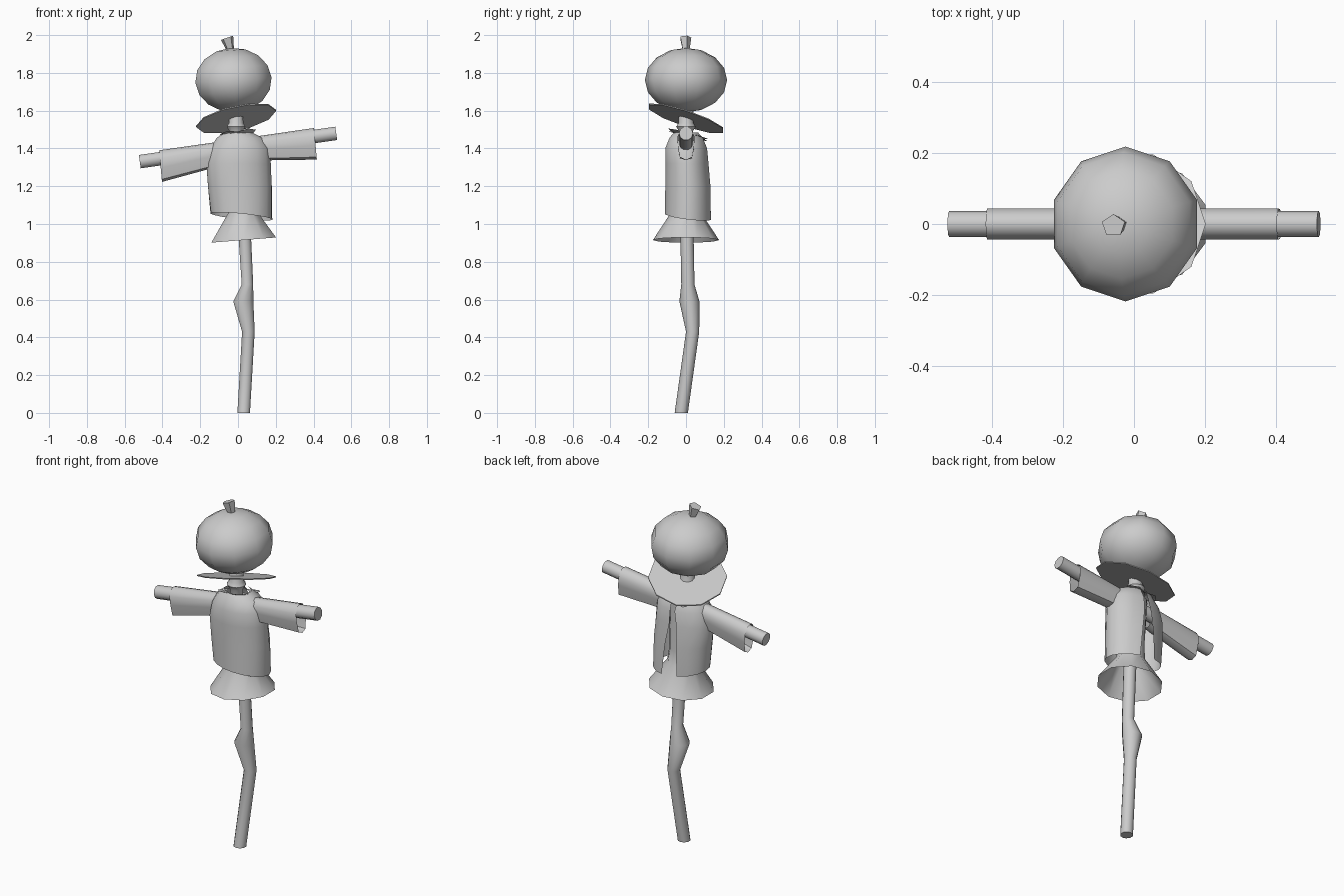
import bpy, bmesh, math
from mathutils import Vector

cube = bpy.data.objects.get("Cube")
if cube:
    bpy.data.objects.remove(cube)

grey = bpy.data.materials.new("plain_grey")
grey.use_nodes = True
grey.diffuse_color = (0.6, 0.6, 0.6, 1)
grey.node_tree.nodes["Principled BSDF"].inputs["Base Color"].default_value = grey.diffuse_color


def finish(name, bm, angle=50, recalc=True):
    """Turn a bmesh into a shaded object."""
    if recalc:
        bmesh.ops.recalc_face_normals(bm, faces=bm.faces)
    mesh = bpy.data.meshes.new(name)
    bm.to_mesh(mesh)
    bm.free()
    mesh.materials.append(grey)
    mesh.shade_smooth()
    mesh.set_sharp_from_angle(angle=math.radians(angle))
    obj = bpy.data.objects.new(name, mesh)
    bpy.context.collection.objects.link(obj)
    return obj


def loft(name, rings, closed=True, caps=True, angle=50):
    """Skin a list of point rings."""
    bm = bmesh.new()
    rows = [[bm.verts.new(p) for p in ring] for ring in rings]
    n = len(rows[0])
    for a, b in zip(rows, rows[1:]):
        for i in range(n if closed else n - 1):
            j = (i + 1) % n
            bm.faces.new((a[i], a[j], b[j], b[i]))
    if caps:
        bm.faces.new(rows[0])
        bm.faces.new(rows[-1])
    return finish(name, bm, angle)


def ring(cx, cy, z, rx, ry, n=10, sx=0, sy=0, gap=0, start=90):
    """Level ring; sx and sy slope it, gap opens it at the back."""
    points = []
    for i in range(n):
        step = (360 - gap) / (n - 1 if gap else n)
        a = math.radians(start + gap / 2 + step * i)
        dx, dy = rx * math.cos(a), ry * math.sin(a)
        points.append((cx + dx, cy + dy, z + sx * dx + sy * dy))
    return points


def bar_height(x):
    return 1.405 + 0.144 * x


# Bent leg pole with a knobbly knee
loft("leg_pole", [ring(*r) for r in (
    (0.03, -0.025, 0, 0.035, 0.035),
    (0.055, 0.035, 0.43, 0.035, 0.035),
    (0.028, 0.018, 0.59, 0.056, 0.053),
    (0.05, 0.01, 0.68, 0.032, 0.035),
    (0.035, 0.005, 0.95, 0.035, 0.035),
    (0.02, 0, 1.2, 0.035, 0.035))])

# Arm crossbar
loft("arm_bar", [[(x - 0.144 * 0.037 * math.sin(a), 0.037 * math.cos(a),
                   bar_height(x) + 0.037 * math.sin(a))
                  for a in [math.tau * i / 10 for i in range(10)]]
                 for x in (-0.52, 0.52)])

# Inner shirt with a flared open hem
loft("shirt", [
    ring(0.03, 0, 0.915, 0.18, 0.175, sx=0.08),
    ring(0.025, 0, 1.06, 0.082, 0.08, sx=0.05),
    ring(0.02, 0, 1.14, 0.075, 0.07),
    ring(0.01, 0, 1.44, 0.09, 0.065)], caps=False)

# Coat, open down the back
loft("coat", [
    ring(0.018, 0.012, 1.04, 0.165, 0.125, 16, -0.1, -0.12, gap=34),
    ring(0.01, 0.01, 1.2, 0.172, 0.122, 16, gap=24),
    ring(0.003, 0.004, 1.32, 0.173, 0.116, 16, gap=15),
    ring(0.01, 0, 1.4, 0.16, 0.112, 16, gap=10),
    ring(0.01, 0, 1.455, 0.125, 0.09, 16, gap=16),
    ring(0, 0, 1.485, 0.075, 0.065, 16, gap=24)], closed=False, caps=False)

# Drooping open sleeves
section = [(0.5, 0.96), (0, 1), (-0.5, 0.96), (-1, 0.75), (-0.95, 0.45),
           (-0.7, 0.08), (0, 0), (0.7, 0.08), (0.95, 0.45), (1, 0.75)]
for side, name in ((1, "left_sleeve"), (-1, "right_sleeve")):
    rings = []
    for reach, drop in ((0.1, 0.085), (0.41, 0.125)):
        x = side * reach
        rings.append([(x + 0.1 * (0.5 - h) * 0.15, 0.044 * w,
                       bar_height(x) + 0.044 - (1 - h) * (drop + 0.042))
                      for w, h in section])
    loft(name, rings, caps=False)

# Ragged collar
outer = ring(0, 0.01, 1.472, 0.11, 0.12, 12, 0.12, -0.26)
outer = [Vector(p) if i % 3 else Vector(p).lerp(Vector((0, 0, 1.46)), 0.3)
         for i, p in enumerate(outer)]
loft("collar", [ring(0, 0, 1.475, 0.06, 0.055, 12), outer], caps=False)

# Neck with a rounded knot
loft("neck", [ring(-0.01, 0, z, r, r) for z, r in (
    (1.42, 0.035), (1.49, 0.036), (1.515, 0.052), (1.535, 0.04), (1.63, 0.038))])

# Tilted thin brim below the head
loft("brim", [ring(-0.01, 0, z, 0.212, 0.205, 10, 0.2, -0.32, start=72)
              for z in (1.556, 1.562)])

# Round head
bm = bmesh.new()
bmesh.ops.create_uvsphere(bm, u_segments=10, v_segments=8, radius=1)
for v in bm.verts:
    x, y, z = v.co
    v.co = (-0.024 + 0.212 * x - 0.015 * z, 0.218 * y, 1.762 + 0.17 * z + 0.015 * x)
finish("head", bm, 60)

# Flared stem
loft("stem", [ring(-0.035, 0, 1.9, 0.016, 0.016, 5),
              ring(-0.058, -0.004, 1.986, 0.034, 0.032, 5, 0.35)])
